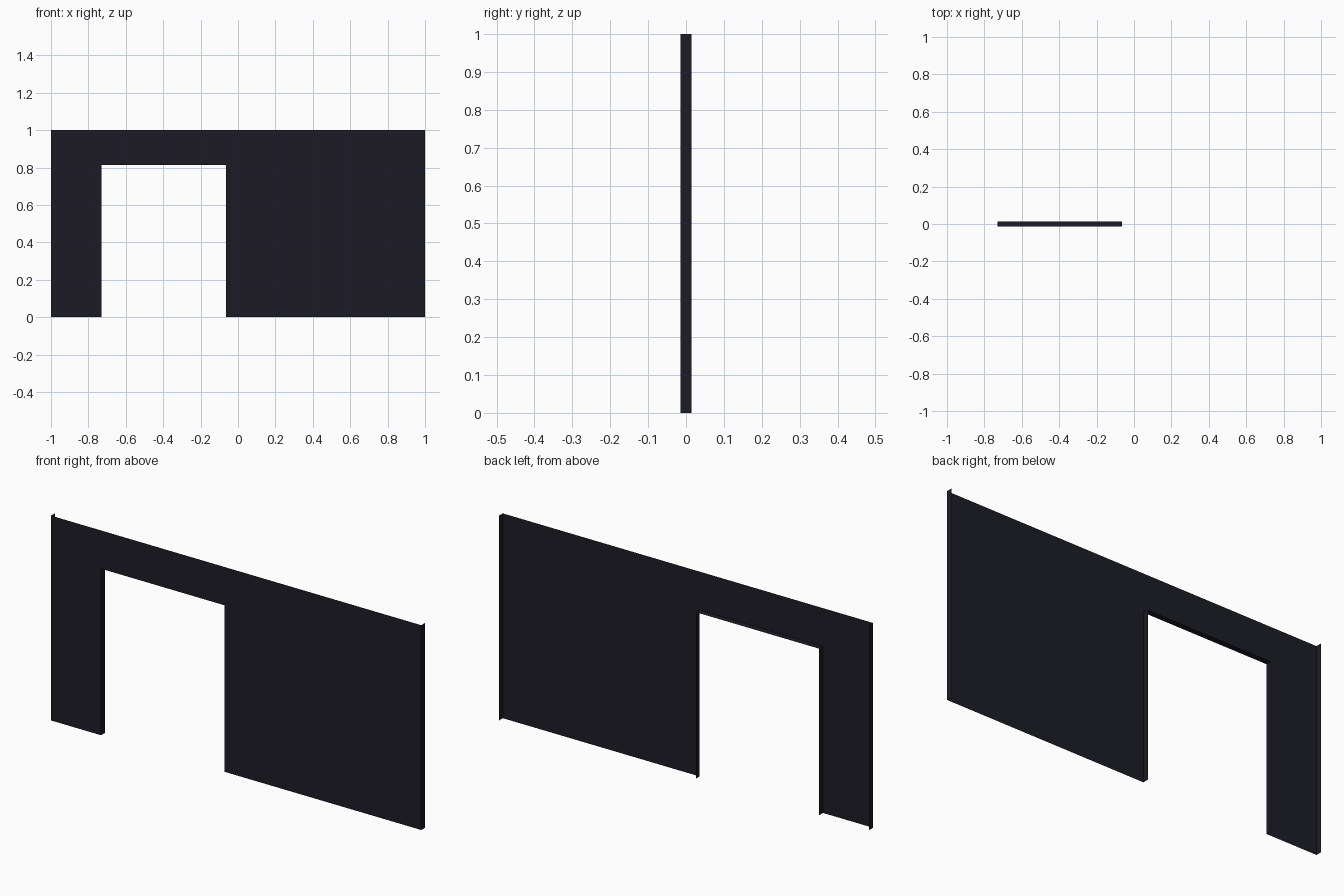
import bpy, bmesh

if "Cube" in bpy.data.objects:
    bpy.data.objects.remove(bpy.data.objects["Cube"])

HALF = 0.0145                      # half the wall thickness
LEFT, RIGHT, HEAD = -0.73, -0.063, 0.813   # doorway limits

paint = bpy.data.materials.new("dark slate")
paint.diffuse_color = (0.0115, 0.0112, 0.0195, 1)
paint.use_nodes = True
paint.node_tree.nodes["Principled BSDF"].inputs["Base Color"].default_value = paint.diffuse_color


def make_object(name, quads):
    bm = bmesh.new()
    for q in quads:
        bm.faces.new([bm.verts.new(p) for p in q])
    bmesh.ops.remove_doubles(bm, verts=bm.verts, dist=1e-5)
    bmesh.ops.recalc_face_normals(bm, faces=bm.faces)
    mesh = bpy.data.meshes.new(name)
    bm.to_mesh(mesh)
    bm.free()
    mesh.materials.append(paint)
    bpy.context.collection.objects.link(bpy.data.objects.new(name, mesh))


def flange(a, b):
    """Quad across the wall thickness between two (x, z) points."""
    (x0, z0), (x1, z1) = a, b
    return [(x0, -HALF, z0), (x1, -HALF, z1), (x1, HALF, z1), (x0, HALF, z0)]


def panel(x0, x1, z0, z1):
    y = -HALF
    return [(x0, y, z0), (x1, y, z0), (x1, y, z1), (x0, y, z1)]


# Single front skin around the doorway
skin = [panel(-1, LEFT, 0, HEAD), panel(RIGHT, 1, 0, HEAD),
        panel(-1, LEFT, HEAD, 1), panel(LEFT, RIGHT, HEAD, 1),
        panel(RIGHT, 1, HEAD, 1)]

# Flanges turned back at the outer ends and round the doorway
returns = [flange((x, z0), (x, z1)) for x in (-1, 1)
           for z0, z1 in ((0, HEAD), (HEAD, 1))]
lining = [flange((LEFT, 0), (LEFT, HEAD)),
          flange((LEFT, HEAD), (RIGHT, HEAD)),
          flange((RIGHT, HEAD), (RIGHT, 0))]
make_object("wall_with_doorway", skin + returns + lining)
